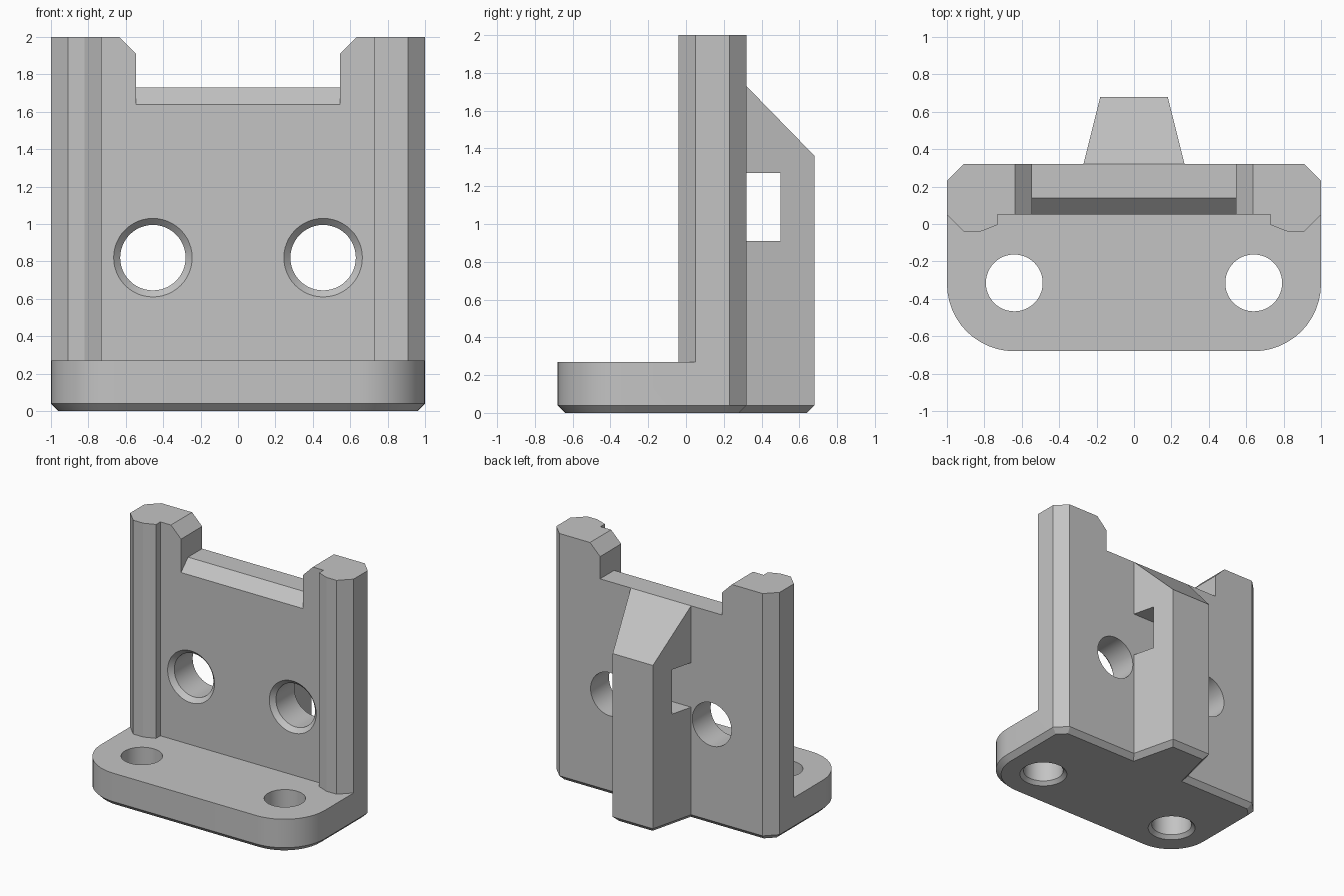
import bpy, bmesh, math
from mathutils import Matrix, Vector

cube = bpy.data.objects.get("Cube")
if cube:
    bpy.data.objects.remove(cube, do_unlink=True)


def to_object(name, bm):
    bmesh.ops.recalc_face_normals(bm, faces=bm.faces)
    mesh = bpy.data.meshes.new(name)
    bm.to_mesh(mesh)
    bm.free()
    obj = bpy.data.objects.new(name, mesh)
    bpy.context.collection.objects.link(obj)
    return obj


def prism(name, profile, axis, low, high, bevel=0):
    """Extrude a 2D profile along an axis, optionally chamfering the low rim."""
    def place(a, b, c):
        return {"x": (c, a, b), "y": (a, c, b), "z": (a, b, c)}[axis]
    bm = bmesh.new()
    face = bm.faces.new([bm.verts.new(place(a, b, low)) for a, b in profile])
    rim = list(face.edges)
    extruded = bmesh.ops.extrude_face_region(bm, geom=[face], use_keep_orig=True)
    verts = [g for g in extruded["geom"] if isinstance(g, bmesh.types.BMVert)]
    bmesh.ops.translate(bm, verts=verts, vec=Vector(place(0, 0, high - low)))
    bmesh.ops.recalc_face_normals(bm, faces=bm.faces)
    if bevel:
        bmesh.ops.bevel(bm, geom=rim, offset=bevel, offset_type="OFFSET",
                        segments=1, profile=0.5, affect="EDGES")
    return to_object(name, bm)


def cone(name, start, direction, length, r1, r2):
    """Round cutter running from a start point along a direction."""
    direction = Vector(direction)
    turn = Vector((0, 0, 1)).rotation_difference(direction).to_matrix().to_4x4()
    centre = Vector(start) + direction * length / 2
    bm = bmesh.new()
    bmesh.ops.create_cone(bm, cap_ends=True, segments=48, radius1=r1, radius2=r2,
                          depth=length, matrix=Matrix.Translation(centre) @ turn)
    return to_object(name, bm)


def combine(target, tool, operation="DIFFERENCE"):
    """Apply a boolean and discard the tool object."""
    mod = target.modifiers.new("boolean", "BOOLEAN")
    mod.operation, mod.solver, mod.object = operation, "EXACT", tool
    bpy.context.view_layer.update()
    graph = bpy.context.evaluated_depsgraph_get()
    mesh = bpy.data.meshes.new_from_object(target.evaluated_get(graph))
    target.modifiers.clear()
    target.data = mesh
    bpy.data.objects.remove(tool, do_unlink=True)


def mirrored(half):
    """Close a right-hand half outline with its reflection."""
    return half + [(-x, y) for x, y in reversed(half)]


# Base plate: rounded front, chamfered back corners, foot under the rib
radius, steps = 0.36, 12
arc = [(0.64 + radius * math.sin(i * math.pi / 2 / steps),
        -0.32 - radius * math.cos(i * math.pi / 2 / steps)) for i in range(steps + 1)]
back = [(1, 0.23), (0.91, 0.32), (0.27, 0.32), (0.18, 0.68)]
bracket = prism("bracket", mirrored(arc + back), "z", 0, 0.27, bevel=0.04)

# Upright wall with a raised rail down each side
rail = [(0.73, 0.05), (0.73, -0.005), (0.82, -0.04), (0.91, -0.04),
        (1, 0.05), (1, 0.23), (0.91, 0.32)]
wall = prism("back_wall", mirrored(rail), "z", 0.15, 2)

# Top notch with chamfered corners and a sloped front lip
notch = [(0.545, 1.73), (0.545, 1.91), (0.655, 2.02)]
combine(wall, prism("notch_cutter", mirrored(notch), "y", -0.2, 0.5))
lip = [(0.03, 1.62), (0.16, 1.75), (0.03, 1.75)]
combine(wall, prism("lip_cutter", lip, "x", -0.545, 0.545))

# Tapered rear rib with sloped top and cross slot
rib = prism("rear_rib", mirrored([(0.27, 0.32), (0.18, 0.68)]), "z", 0.15, 1.73)
slope = [(0.32, 1.73), (0.72, 1.32), (0.72, 1.8), (0.32, 1.8)]
combine(rib, prism("slope_cutter", slope, "x", -0.5, 0.5))
slot = [(0.3, 0.91), (0.5, 0.91), (0.5, 1.27), (0.3, 1.27)]
combine(rib, prism("slot_cutter", slot, "x", -0.5, 0.5))

combine(bracket, wall, "UNION")
combine(bracket, rib, "UNION")

# Countersunk holes through the wall and the base
for side in (-1, 1):
    x = side * 0.455
    combine(bracket, cone("wall_hole", (x, -0.1, 0.82), (0, 1, 0), 0.6, 0.175, 0.175))
    combine(bracket, cone("wall_sink", (x, 0.03, 0.82), (0, 1, 0), 0.075, 0.23, 0.155))
    x = side * 0.64
    combine(bracket, cone("base_hole", (x, -0.315, -0.1), (0, 0, 1), 0.5, 0.152, 0.152))
    combine(bracket, cone("base_sink", (x, -0.315, -0.02), (0, 0, 1), 0.07, 0.2, 0.13))

# Clean coplanar seams
bm = bmesh.new()
bm.from_mesh(bracket.data)
bmesh.ops.remove_doubles(bm, verts=bm.verts, dist=0.0001)
bmesh.ops.dissolve_limit(bm, angle_limit=math.radians(0.5), verts=bm.verts, edges=bm.edges)
bm.to_mesh(bracket.data)
bm.free()

# Plain grey finish
grey = bpy.data.materials.new("light_grey")
grey.use_nodes = True
colour = (0.55, 0.55, 0.55, 1)
grey.diffuse_color = colour
grey.node_tree.nodes["Principled BSDF"].inputs["Base Color"].default_value = colour
bracket.data.materials.clear()
bracket.data.materials.append(grey)

bpy.ops.object.select_all(action="DESELECT")
bracket.select_set(True)
bpy.context.view_layer.objects.active = bracket
bpy.ops.object.shade_smooth_by_angle(angle=math.radians(20))
